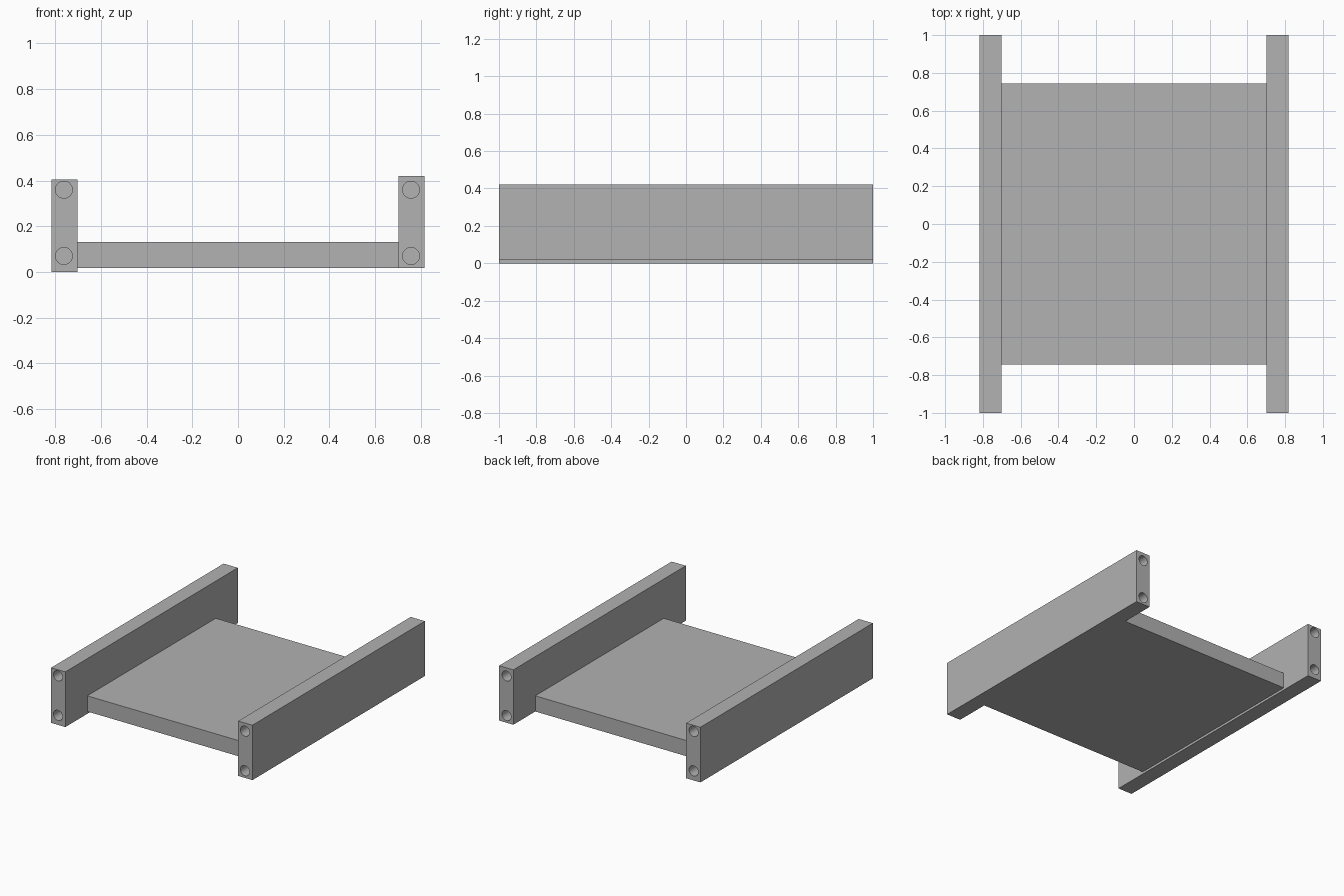
import bpy
from mathutils import Matrix
import math

default = bpy.data.objects.get("Cube")
if default:
    bpy.data.objects.remove(default, do_unlink=True)

grey = bpy.data.materials.new("plain grey")
grey.use_nodes = True
colour = (0.445, 0.445, 0.445, 1)
grey.diffuse_color = colour
grey.node_tree.nodes["Principled BSDF"].inputs["Base Color"].default_value = colour

HALF_LENGTH = 1.0
HOLE_RADIUS = 0.037
HOLE_DEPTH = 0.2


def box(name, low, high):
    """Box between two opposite corners."""
    centre = [(a + b) / 2 for a, b in zip(low, high)]
    size = [b - a for a, b in zip(low, high)]
    bpy.ops.mesh.primitive_cube_add(size=1, location=centre)
    obj = bpy.context.object
    obj.name = name
    obj.data.transform(Matrix.Diagonal((*size, 1)))
    obj.data.materials.append(grey)
    return obj


def drill(rail, x, y, z):
    """Blind round hole along y, centred on an end face of the rail."""
    bpy.ops.mesh.primitive_cylinder_add(
        vertices=48, radius=HOLE_RADIUS, depth=2 * HOLE_DEPTH,
        location=(x, y, z), rotation=(math.pi / 2, 0, 0))
    cutter = bpy.context.object
    cutter.hide_render = True
    cutter.data.materials.append(grey)
    bpy.context.view_layer.objects.active = rail
    cut = rail.modifiers.new("hole", 'BOOLEAN')
    cut.operation = 'DIFFERENCE'
    cut.solver = 'EXACT'
    cut.object = cutter
    bpy.ops.object.modifier_apply(modifier=cut.name)
    bpy.data.objects.remove(cutter, do_unlink=True)


# Flat base plate between the rails
box("base_plate", (-0.702, -0.745, 0.017), (0.702, 0.745, 0.132))

# Side rails, the left one standing slightly higher
rails = [
    ("right_rail", -0.817, -0.702, 0.0, 0.405, -0.762),
    ("left_rail", 0.702, 0.817, 0.017, 0.42, 0.757),
]
for name, x0, x1, z0, z1, hole_x in rails:
    rail = box(name, (x0, -HALF_LENGTH, z0), (x1, HALF_LENGTH, z1))
    # Two fixing holes in each end
    for end in (-HALF_LENGTH, HALF_LENGTH):
        for hole_z in (0.07, 0.36):
            drill(rail, hole_x, end, hole_z)
    bpy.ops.object.select_all(action='DESELECT')
    rail.select_set(True)
    bpy.context.view_layer.objects.active = rail
    bpy.ops.object.shade_smooth_by_angle()
